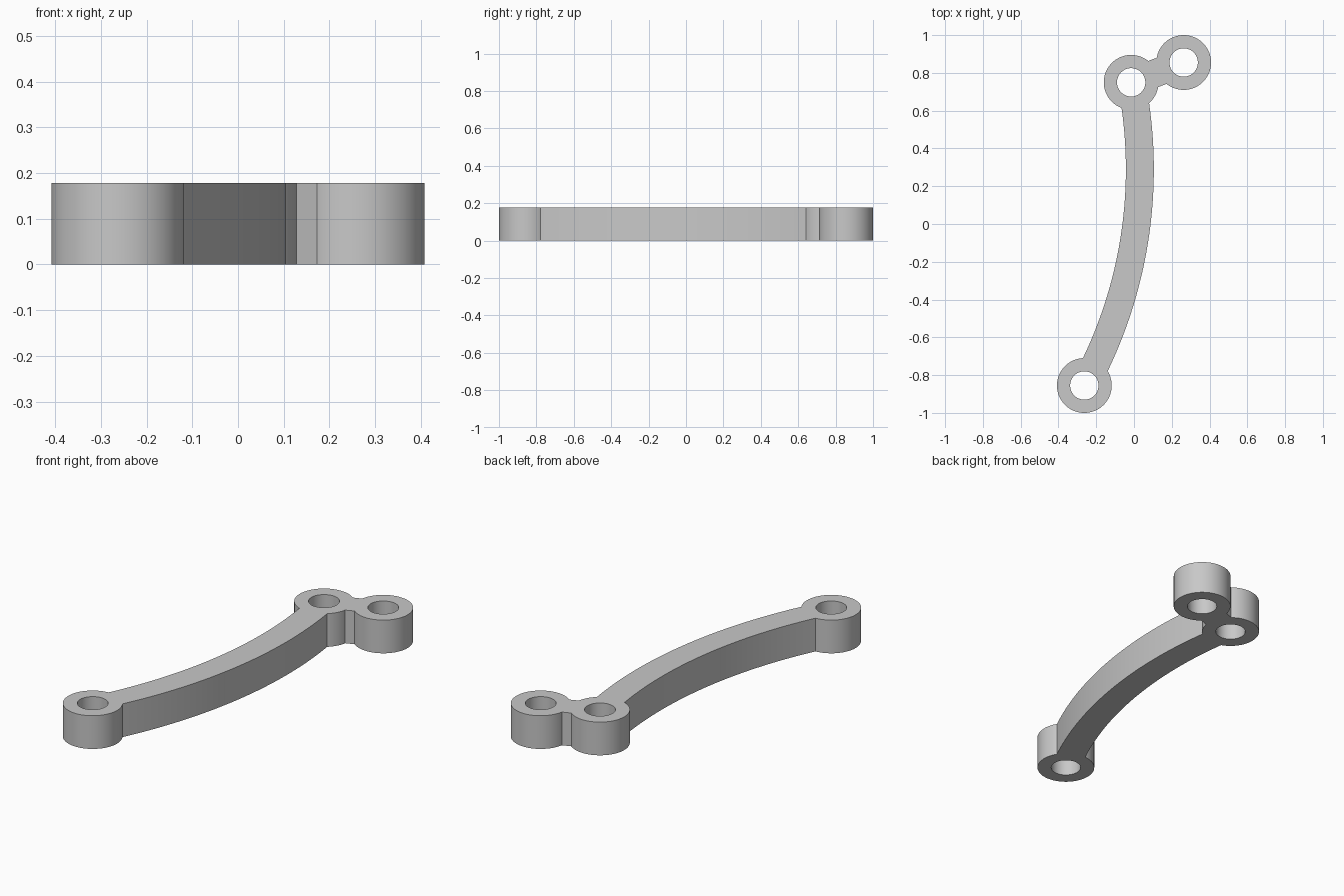
import bpy, bmesh
from math import sin, cos, pi, radians
from mathutils import Vector

cube = bpy.data.objects.get("Cube")
if cube:
    bpy.data.objects.remove(cube, do_unlink=True)

HEIGHT = 0.178
RING_R, HOLE_R = 0.145, 0.075
FRONT_EYE = Vector((-0.263, -0.855))
ELBOW_EYE = Vector((-0.015, 0.75))
TIP_EYE = Vector((0.263, 0.855))
ARC_CENTRE = Vector((-2.355, 0.29))
ARM_INNER, ARM_OUTER = 2.312, 2.46

grey = bpy.data.materials.new("light grey")
grey.use_nodes = True
colour = (0.58, 0.58, 0.58, 1)
grey.diffuse_color = colour
grey.node_tree.nodes["Principled BSDF"].inputs["Base Color"].default_value = colour


def arc(centre, radius, start, end, steps):
    """Points along a circular arc, angles in radians."""
    angles = [start + (end - start) * i / steps for i in range(steps + 1)]
    return [centre + radius * Vector((cos(a), sin(a))) for a in angles]


def prism(name, outline, low=0, high=HEIGHT):
    """Extrude a counter-clockwise flat outline upward."""
    bm = bmesh.new()
    base = bm.faces.new([bm.verts.new((p.x, p.y, low)) for p in outline])
    top = bmesh.ops.extrude_face_region(bm, geom=[base], use_keep_orig=True)["geom"]
    verts = [v for v in top if isinstance(v, bmesh.types.BMVert)]
    bmesh.ops.translate(bm, verts=verts, vec=(0, 0, high - low))
    bmesh.ops.recalc_face_normals(bm, faces=bm.faces)
    mesh = bpy.data.meshes.new(name)
    bm.to_mesh(mesh)
    bm.free()
    mesh.materials.append(grey)
    obj = bpy.data.objects.new(name, mesh)
    bpy.context.collection.objects.link(obj)
    return obj


def disc(name, centre, radius, **span):
    return prism(name, arc(centre, radius, 0, 2 * pi, 96)[:-1], **span)


def combine(target, other, operation):
    """Apply a boolean and discard the helper."""
    mod = target.modifiers.new(operation, "BOOLEAN")
    mod.operation, mod.solver, mod.object = operation, "EXACT", other
    bpy.context.view_layer.objects.active = target
    bpy.ops.object.modifier_apply(modifier=mod.name)
    bpy.data.objects.remove(other, do_unlink=True)


# Long curved arm, running between two of the eye centres
start, end = radians(-28.7), radians(11.1)
link_arm = prism("link_arm",
                 arc(ARC_CENTRE, ARM_OUTER, start, end, 48)
                 + arc(ARC_CENTRE, ARM_INNER, end, start, 48))

# Short bridge between the two rear eyes
along = TIP_EYE - ELBOW_EYE
side = Vector((-along.y, along.x)).normalized() * 0.074
bridge = prism("bridge", [ELBOW_EYE - side, TIP_EYE - side,
                          TIP_EYE + side, ELBOW_EYE + side])
combine(link_arm, bridge, "UNION")

# Round eyes, then their through holes
eyes = (FRONT_EYE, ELBOW_EYE, TIP_EYE)
for centre in eyes:
    combine(link_arm, disc("eye", centre, RING_R), "UNION")
for centre in eyes:
    combine(link_arm, disc("hole", centre, HOLE_R, low=-0.1, high=HEIGHT + 0.1),
            "DIFFERENCE")

# Smooth round walls with crisp rims
bpy.ops.object.select_all(action="DESELECT")
link_arm.select_set(True)
bpy.context.view_layer.objects.active = link_arm
bpy.ops.object.shade_smooth_by_angle(angle=radians(25))
